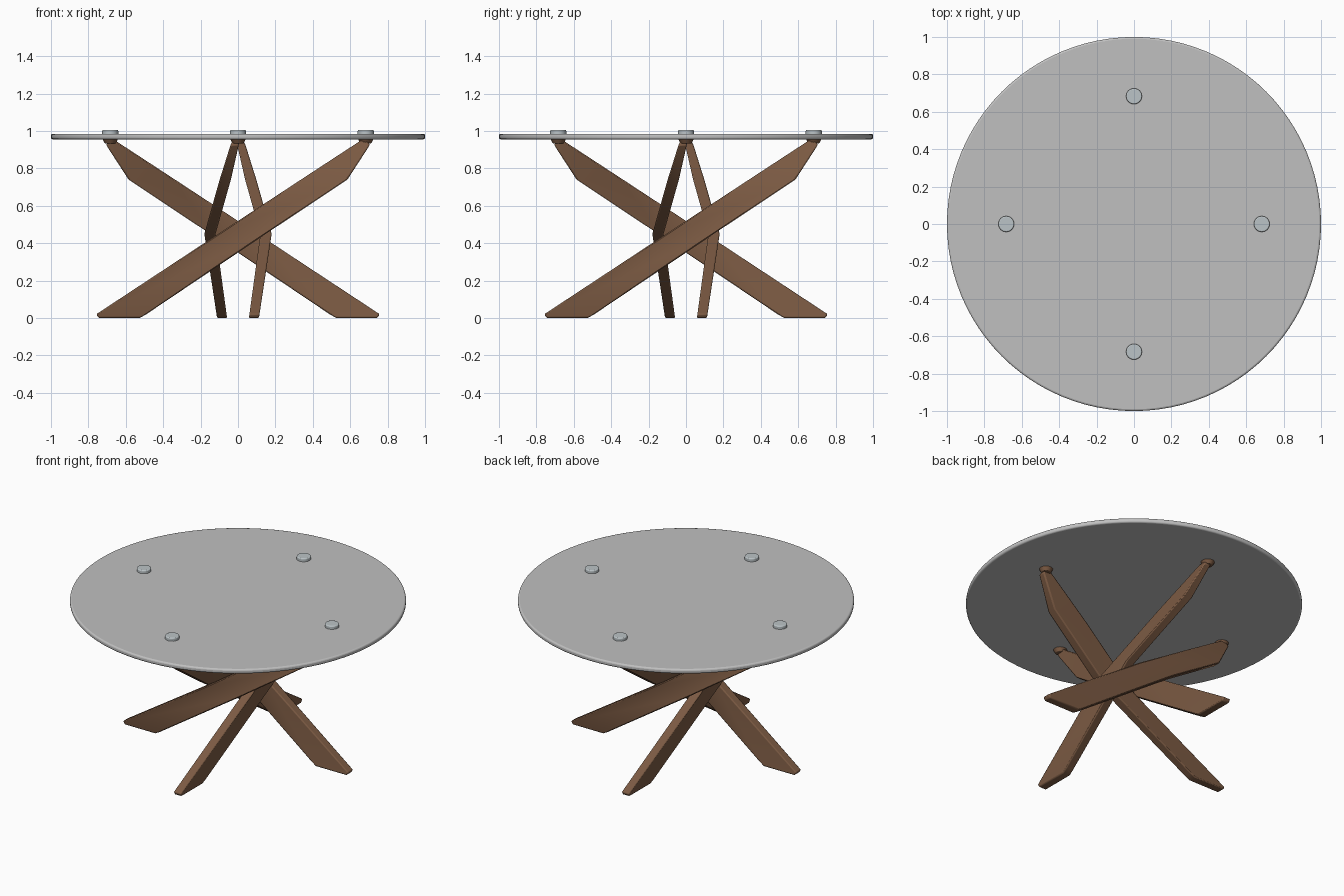
import bpy, bmesh, math
from mathutils import Matrix

if "Cube" in bpy.data.objects:
    bpy.data.objects.remove(bpy.data.objects["Cube"])


def material(name, rgb):
    m = bpy.data.materials.new(name)
    m.diffuse_color = (*rgb, 1)
    m.use_nodes = True
    m.node_tree.nodes["Principled BSDF"].inputs["Base Color"].default_value = m.diffuse_color
    return m


GLASS = material("grey glass", (0.53, 0.53, 0.53))
WOOD = material("brown wood", (0.20, 0.103, 0.056))
METAL = material("pale steel", (0.50, 0.55, 0.57))


def finish(bm, name, mat, bevel=0, segments=2, angle=30):
    bmesh.ops.recalc_face_normals(bm, faces=bm.faces[:])
    me = bpy.data.meshes.new(name)
    bm.to_mesh(me)
    bm.free()
    ob = bpy.data.objects.new(name, me)
    bpy.context.collection.objects.link(ob)
    me.materials.append(mat)
    if bevel:
        b = ob.modifiers.new("soft edges", "BEVEL")
        b.width, b.segments, b.limit_method = bevel, segments, "ANGLE"
        b.angle_limit = math.radians(angle)
    bpy.ops.object.select_all(action="DESELECT")
    bpy.context.view_layer.objects.active = ob
    ob.select_set(True)
    bpy.ops.object.shade_smooth_by_angle(angle=math.radians(35))
    return ob


def disc(name, mat, x, y, z0, z1, r0, r1, sides, bevel):
    bm = bmesh.new()
    bmesh.ops.create_cone(bm, cap_ends=True, segments=sides, radius1=r0, radius2=r1,
                          depth=z1 - z0, matrix=Matrix.Translation((x, y, (z0 + z1) / 2)))
    return finish(bm, name, mat, bevel, 3, 40)


# Round top with softened rim
disc("table_top", GLASS, 0, 0, 0.955, 0.985, 1, 1, 96, 0.01)

# Leaning plank: height, inner run, outer run, sideways offset, half thickness
ROWS = [
    (0.0, -0.745, -0.525, 0.085, 0.027),
    (0.02, -0.758, -0.49, 0.088, 0.027),
    (0.45, -0.105, 0.149, 0.150, 0.030),
    (0.74, 0.337, 0.585, 0.068, 0.030),
    (0.925, 0.620, 0.705, 0.018, 0.022),
    (0.955, 0.665, 0.688, 0.008, 0.016),
]


def leg(name, turn):
    bm = bmesh.new()
    loops = []
    for z, a, b, off, h in ROWS:
        loops.append([bm.verts.new(p) for p in ((a, -off - h, z), (b, -off - h, z),
                                                (b, -off + h, z), (a, -off + h, z))])
    for lo, hi in zip(loops, loops[1:]):
        for i in range(4):
            j = (i + 1) % 4
            bm.faces.new((lo[i], lo[j], hi[j], hi[i]))
    bm.faces.new(loops[0])
    bm.faces.new(loops[-1])
    bm.transform(Matrix.Rotation(turn, 4, "Z"))
    finish(bm, name, WOOD, 0.007, 2, 40)


# Four interlocking legs, each with a wooden pad and a steel cap
for i, side in enumerate(("right", "back", "left", "front")):
    t = i * math.pi / 2
    x, y = 0.683 * math.cos(t), 0.683 * math.sin(t)
    leg(side + "_leg", t)
    disc(side + "_pad", WOOD, x, y, 0.932, 0.957, 0.028, 0.042, 16, 0.003)
    disc(side + "_cap", METAL, x, y, 0.975, 1.006, 0.043, 0.043, 16, 0.006)
